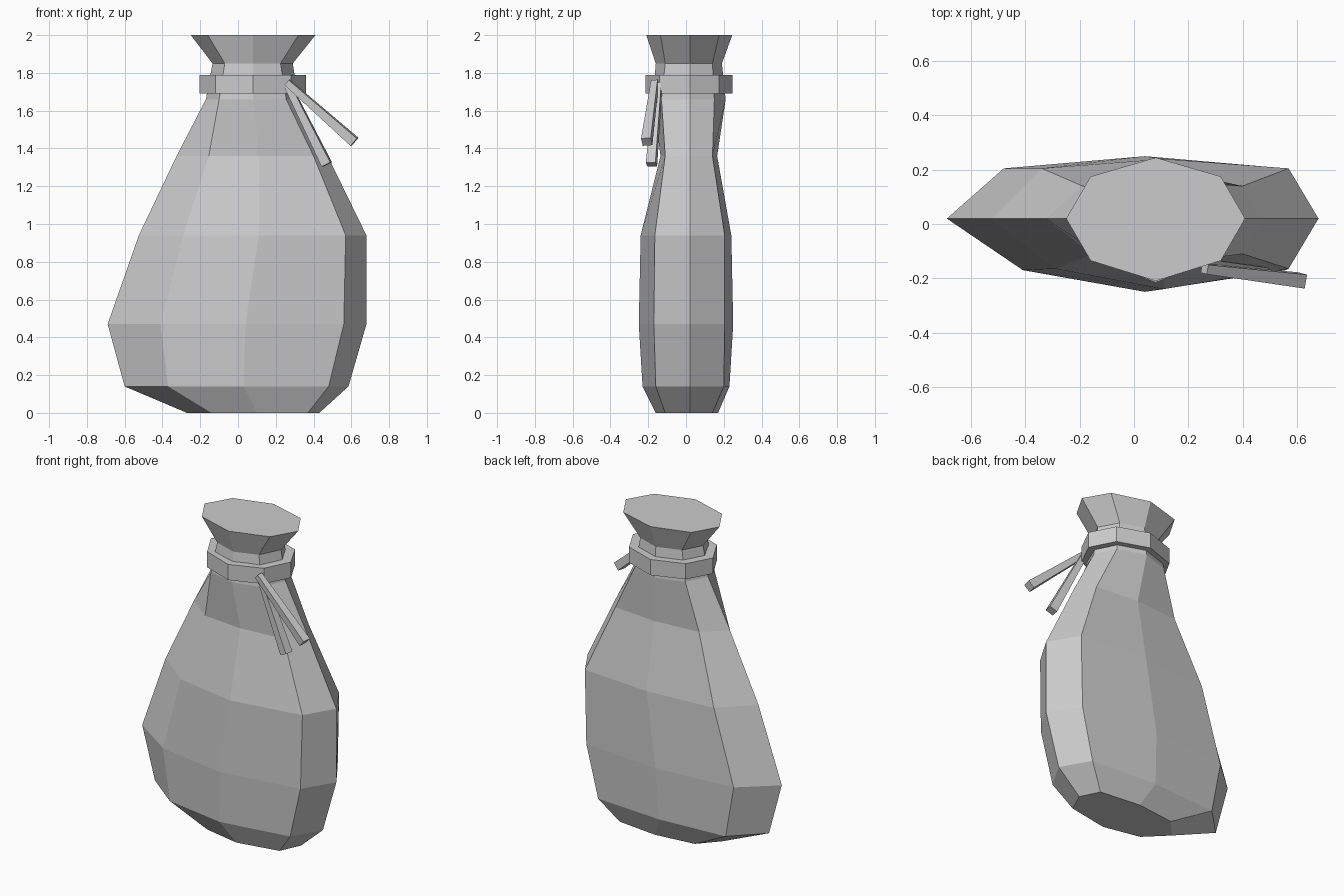
import bpy, bmesh
from mathutils import Vector

cube = bpy.data.objects.get("Cube")
if cube:
    bpy.data.objects.remove(cube, do_unlink=True)

# One plain grey for every part
grey = bpy.data.materials.new("plain grey")
grey.use_nodes = True
colour = (0.6, 0.6, 0.6, 1)
grey.diffuse_color = colour
grey.node_tree.nodes["Principled BSDF"].inputs["Base Color"].default_value = colour


def loft(name, rings):
    """Skin a list of equal-length point rings and cap both ends."""
    bm = bmesh.new()
    loops = [[bm.verts.new(p) for p in ring] for ring in rings]
    count = len(loops[0])
    for low, high in zip(loops, loops[1:]):
        for i in range(count):
            j = (i + 1) % count
            bm.faces.new((low[i], low[j], high[j], high[i]))
    bm.faces.new(loops[0][::-1])
    bm.faces.new(loops[-1])
    bmesh.ops.recalc_face_normals(bm, faces=bm.faces)
    mesh = bpy.data.meshes.new(name)
    bm.to_mesh(mesh)
    bm.free()
    mesh.materials.append(grey)
    obj = bpy.data.objects.new(name, mesh)
    bpy.context.collection.objects.link(obj)
    return obj


def octagon(z, left, left_front, left_back, middle, right_diag, right,
            front, front_diag, back_diag, back):
    """Eight-sided cross-section with independent side widths and depths."""
    side = 0.02
    return [(left, side, z), (left_front, front_diag, z), (middle, front, z),
            (right_diag, front_diag, z), (right, side, z),
            (right_diag, back_diag, z), (middle, back, z),
            (left_back, back_diag, z)]


# Lopsided sack: base, belly, shoulders, pinched neck and flared mouth
sections = [
    (0, -.27, -.14, -.16, .10, .37, .43, -.16, -.11, .14, .17),
    (.14, -.60, -.37, -.42, .03, .48, .585, -.23, -.16, .20, .23),
    (.47, -.69, -.41, -.48, .04, .56, .68, -.25, -.17, .205, .25),
    (.94, -.525, -.29, -.34, .11, .57, .68, -.24, -.165, .205, .24),
    (1.36, -.325, -.155, -.19, .11, .40, .475, -.135, -.11, .14, .165),
    (1.66, -.17, -.10, -.10, .08, .255, .32, -.175, -.13, .15, .21),
    (1.85, -.135, -.07, -.07, .08, .225, .29, -.16, -.11, .14, .19),
    (2, -.25, -.16, -.16, .08, .32, .41, -.21, -.135, .175, .245),
]
loft("sack_body", [octagon(*s) for s in sections])

# Cord band tied round the neck
band = (-.205, -.12, -.12, .08, .28, .36, -.215, -.14, .175, .245)
loft("neck_band", [octagon(z, *band) for z in (1.69, 1.79)])


def cord(name, start, end, thin, thick):
    """Square cord end, slightly wider at its loose tip."""
    start, end = Vector(start), Vector(end)
    along = (end - start).normalized()
    across = along.cross(Vector((.15, 1, .1))).normalized()
    deep = along.cross(across)
    corners = ((-1, -1), (1, -1), (1, 1), (-1, 1))
    loft(name, [[p + across * a * w / 2 + deep * b * w / 2 for a, b in corners]
                for p, w in ((start, thin), (end, thick))])


cord("upper_cord_end", (.26, -.165, 1.75), (.617, -.208, 1.435), .035, .052)
cord("lower_cord_end", (.26, -.145, 1.74), (.47, -.183, 1.315), .035, .052)
